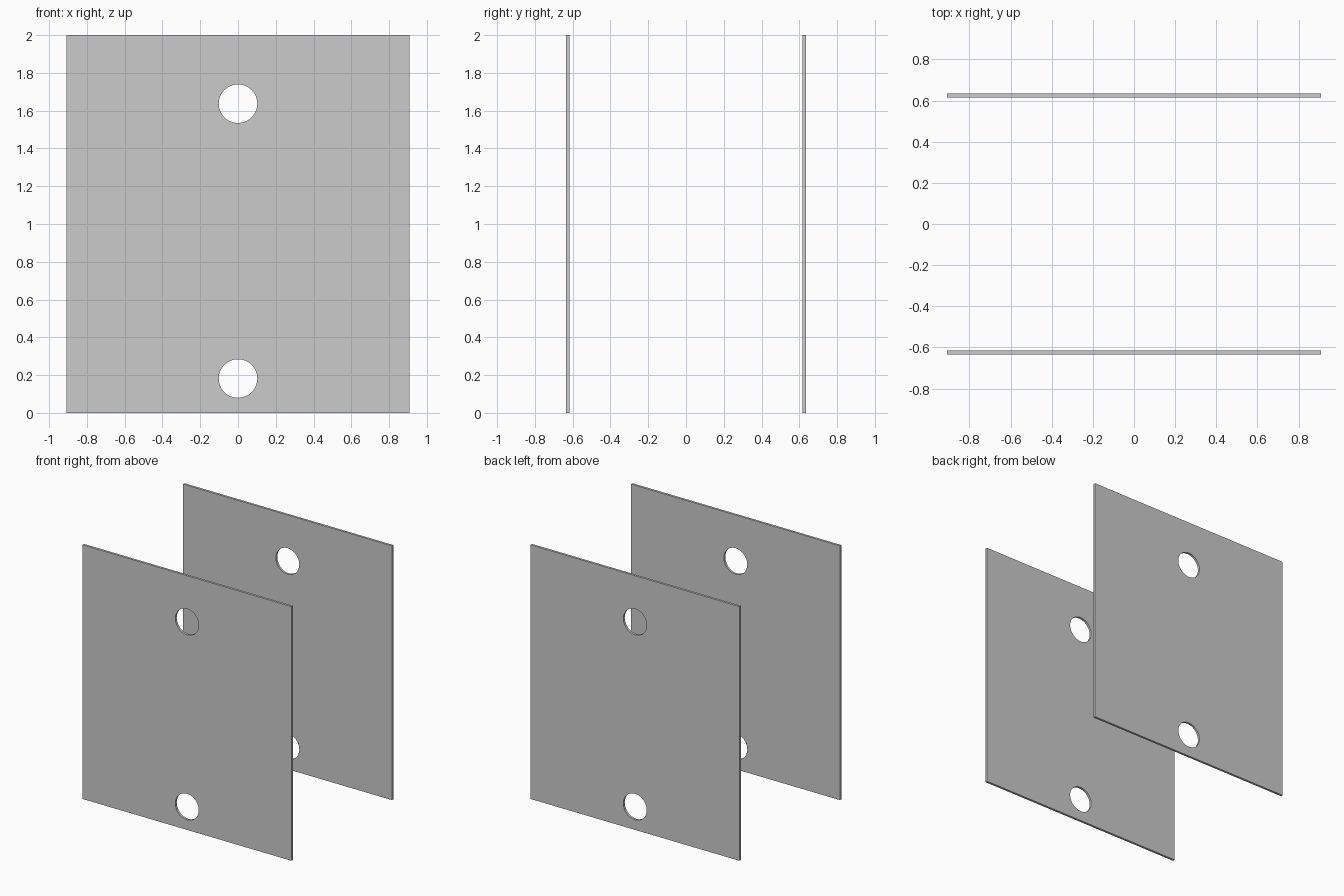
import bpy
import math

if "Cube" in bpy.data.objects:
    bpy.data.objects.remove(bpy.data.objects["Cube"])

WIDTH, HEIGHT, THICK = 1.818, 2.0, 0.018
OFFSET = 0.625            # plate centre distance from y = 0
HOLE_R = 0.102
HOLE_Z = (0.182, 1.637)


def make_plate(name, y):
    # Flat rectangular sheet
    bpy.ops.mesh.primitive_cube_add(size=1, location=(0, y, HEIGHT / 2))
    plate = bpy.context.object
    plate.name = name
    plate.scale = (WIDTH, THICK, HEIGHT)
    bpy.ops.object.transform_apply(location=False, rotation=False, scale=True)

    # Round through-holes near the bottom and top
    for z in HOLE_Z:
        bpy.ops.mesh.primitive_cylinder_add(
            vertices=64, radius=HOLE_R, depth=0.2,
            location=(0, y, z), rotation=(math.pi / 2, 0, 0))
        cutter = bpy.context.object
        cutter.hide_render = True
        mod = plate.modifiers.new("hole", 'BOOLEAN')
        mod.operation = 'DIFFERENCE'
        mod.solver = 'EXACT'
        mod.object = cutter
        bpy.context.view_layer.objects.active = plate
        bpy.ops.object.modifier_apply(modifier=mod.name)
        bpy.data.objects.remove(cutter, do_unlink=True)

    # Smooth hole walls, crisp plate edges
    bpy.ops.object.select_all(action='DESELECT')
    plate.select_set(True)
    bpy.context.view_layer.objects.active = plate
    bpy.ops.object.shade_smooth_by_angle(angle=math.radians(30))


for name, side in (("front_plate", -1), ("back_plate", 1)):
    make_plate(name, side * OFFSET)
